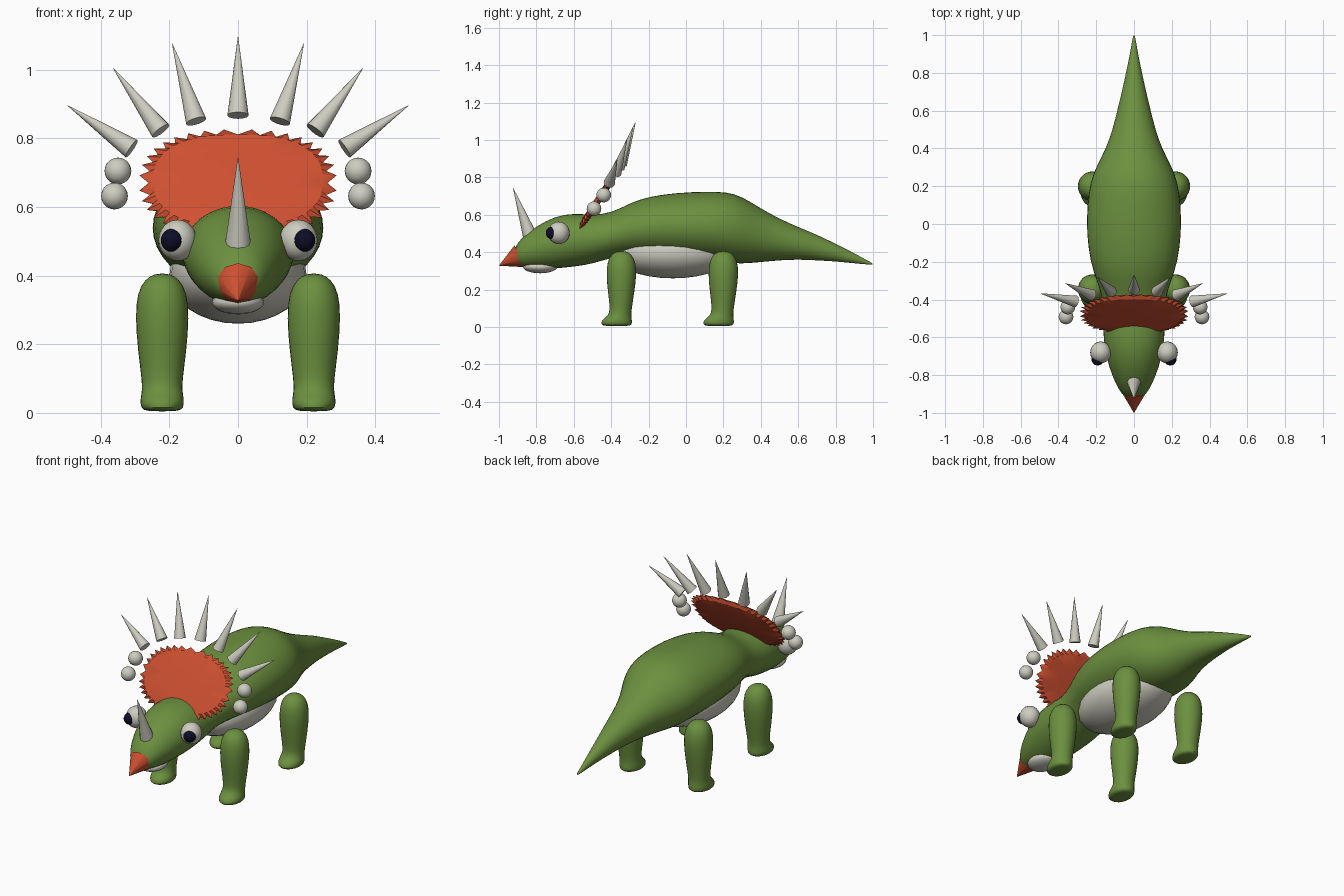
import bpy, bmesh, math
from mathutils import Vector

cube = bpy.data.objects.get("Cube")
if cube:
    bpy.data.objects.remove(cube, do_unlink=True)


def material(name, rgb):
    m = bpy.data.materials.new(name)
    m.use_nodes = True
    m.diffuse_color = (*rgb, 1)
    for node in m.node_tree.nodes:
        if node.type == 'BSDF_PRINCIPLED':
            node.inputs["Base Color"].default_value = (*rgb, 1)
            node.inputs["Roughness"].default_value = 0.7
    return m


GREEN = material("leaf green", (0.15, 0.28, 0.05))
RED = material("brick red", (0.62, 0.08, 0.03))
BONE = material("bone white", (0.62, 0.61, 0.53))
DARK = material("midnight blue", (0.004, 0.004, 0.02))


def finish(bm, name, mat, angle=50, subsurf=0):
    bmesh.ops.recalc_face_normals(bm, faces=bm.faces)
    mesh = bpy.data.meshes.new(name)
    bm.to_mesh(mesh)
    bm.free()
    ob = bpy.data.objects.new(name, mesh)
    bpy.context.collection.objects.link(ob)
    mesh.materials.append(mat)
    if subsurf:
        mod = ob.modifiers.new("Smooth", 'SUBSURF')
        mod.levels = mod.render_levels = subsurf
    bpy.ops.object.select_all(action='DESELECT')
    ob.select_set(True)
    bpy.context.view_layer.objects.active = ob
    bpy.ops.object.shade_smooth_by_angle(angle=math.radians(angle))
    return ob


def loft(name, mat, rings):
    """Skin a list of closed point rings and cap both ends."""
    bm = bmesh.new()
    loops = [[bm.verts.new(p) for p in ring] for ring in rings]
    n = len(loops[0])
    for a, b in zip(loops, loops[1:]):
        for i in range(n):
            j = (i + 1) % n
            bm.faces.new((a[i], a[j], b[j], b[i]))
    bm.faces.new(loops[0])
    bm.faces.new(loops[-1])
    return finish(bm, name, mat, 60, 1)


def circle(n):
    return [(math.cos(2 * math.pi * i / n), math.sin(2 * math.pi * i / n)) for i in range(n)]


def ball(name, mat, centre, radii, segments=20):
    bm = bmesh.new()
    bmesh.ops.create_uvsphere(bm, u_segments=segments, v_segments=segments // 2 + 2, radius=1)
    bmesh.ops.scale(bm, vec=radii, verts=bm.verts)
    bmesh.ops.translate(bm, vec=centre, verts=bm.verts)
    return finish(bm, name, mat)


def spike(name, mat, base, tip, radius, sides=12):
    base, tip = Vector(base), Vector(tip)
    axis = tip - base
    bm = bmesh.new()
    bmesh.ops.create_cone(bm, cap_ends=True, segments=sides, radius1=radius,
                          radius2=0.0005, depth=axis.length)
    bmesh.ops.rotate(bm, matrix=axis.to_track_quat('Z', 'Y').to_matrix(), verts=bm.verts)
    bmesh.ops.translate(bm, vec=(base + tip) / 2, verts=bm.verts)
    return finish(bm, name, mat)


# Body from snout to tail: y, half width, bottom z, top z
body = [(-0.92, 0.05, 0.34, 0.42), (-0.88, 0.08, 0.32, 0.48), (-0.8, 0.12, 0.31, 0.54),
        (-0.7, 0.15, 0.31, 0.595), (-0.6, 0.165, 0.32, 0.61), (-0.5, 0.165, 0.335, 0.6),
        (-0.4, 0.165, 0.37, 0.61), (-0.3, 0.2, 0.38, 0.665), (-0.2, 0.235, 0.37, 0.7),
        (-0.05, 0.255, 0.36, 0.72), (0.1, 0.252, 0.35, 0.727), (0.22, 0.235, 0.34, 0.725),
        (0.3, 0.205, 0.335, 0.7), (0.4, 0.15, 0.345, 0.635), (0.5, 0.115, 0.355, 0.58),
        (0.6, 0.09, 0.36, 0.535), (0.7, 0.065, 0.355, 0.495), (0.8, 0.043, 0.35, 0.445),
        (0.9, 0.022, 0.34, 0.395), (0.97, 0.01, 0.334, 0.355), (1.0, 0.004, 0.332, 0.34)]
loft("body", GREEN, [[(w * c, y, (lo + hi) / 2 + s * (hi - lo) / 2) for c, s in circle(20)]
                     for y, w, lo, hi in body])
ball("belly", BONE, (0, -0.07, 0.4), (0.2, 0.33, 0.14), 28)

# Legs: height, shift along y, half width, half depth
leg = [(0.407, 0, 0.02, 0.02), (0.39, 0, 0.052, 0.055), (0.35, 0, 0.075, 0.078),
       (0.28, 0, 0.081, 0.084), (0.18, -0.002, 0.073, 0.072), (0.09, -0.003, 0.06, 0.058),
       (0.06, -0.01, 0.061, 0.064), (0.038, -0.025, 0.066, 0.083),
       (0.014, -0.027, 0.064, 0.087), (0.004, -0.025, 0.05, 0.07)]
for side, sx in (("left", 1), ("right", -1)):
    for end, y0 in (("front", -0.345), ("hind", 0.2)):
        loft(f"{end}_leg_{side}", GREEN,
             [[(sx * 0.221 + w * c, y0 + dy + d * s, z) for c, s in circle(14)]
              for z, dy, w, d in leg])

    # Eyes and cheek beads
    ball(f"eye_{side}", BONE, (sx * 0.176, -0.68, 0.503), (0.056, 0.058, 0.06))
    ball(f"pupil_{side}", DARK, (sx * 0.192, -0.716, 0.503), (0.034, 0.034, 0.034), 14)
    ball(f"upper_bead_{side}", BONE, (sx * 0.35, -0.44, 0.705), (0.039, 0.039, 0.039))
    ball(f"lower_bead_{side}", BONE, (sx * 0.36, -0.492, 0.632), (0.039, 0.039, 0.039))

# Face
spike("beak", RED, (0, -0.89, 0.378), (0, -1.0, 0.328), 0.064, 10)
ball("lower_jaw", BONE, (0, -0.78, 0.322), (0.076, 0.092, 0.035))
spike("nose_horn", BONE, (0, -0.835, 0.49), (0, -0.925, 0.745), 0.038)

# Neck frill: a leaning shield with a toothed rim
LEAN = 0.65


def frill_point(x, z, out=0.0):
    """Place a point on the leaning frill plane, moved along its normal."""
    return Vector((x, -0.475 + (z - 0.67) * LEAN, z)) + Vector((0, -1, LEAN)).normalized() * out


def squarish(v):
    return math.copysign(abs(v) ** 0.8, v)


bm = bmesh.new()
TEETH = 36
loops = []
for scale, out, toothed in ((0.55, 0.018, False), (0.88, 0.014, False), (1, 0, True),
                            (0.88, -0.014, False), (0.55, -0.018, False)):
    loop = []
    for i, (c, s) in enumerate(circle(TEETH * 2)):
        k = scale * ((1.03 if i % 2 else 0.93) if toothed else 1)
        loop.append(bm.verts.new(frill_point(0.28 * k * squarish(c), 0.67 + 0.152 * k * squarish(s), out)))
    loops.append(loop)
for a, b in zip(loops, loops[1:]):
    for i in range(len(a)):
        j = (i + 1) % len(a)
        bm.faces.new((a[i], a[j], b[j], b[i]))
bm.faces.new(loops[0])
bm.faces.new(loops[-1])
finish(bm, "neck_frill", RED, 30)

# Crown of spikes around the frill: base x, base z, tip x, tip z
crown = [(0, 0.867, 0, 1.097), (0.122, 0.85, 0.192, 1.077),
         (0.225, 0.822, 0.364, 1.005), (0.31, 0.77, 0.497, 0.896)]
for n, (bx, bz, tx, tz) in enumerate(crown):
    for side, sx in (("left", 1), ("right", -1)) if bx else (("middle", 1),):
        base = frill_point(sx * bx, bz)
        tip = (sx * tx, base.y + (tz - bz) * 0.34, tz)
        spike(f"crown_spike_{n}_{side}", BONE, base, tip, 0.031)
